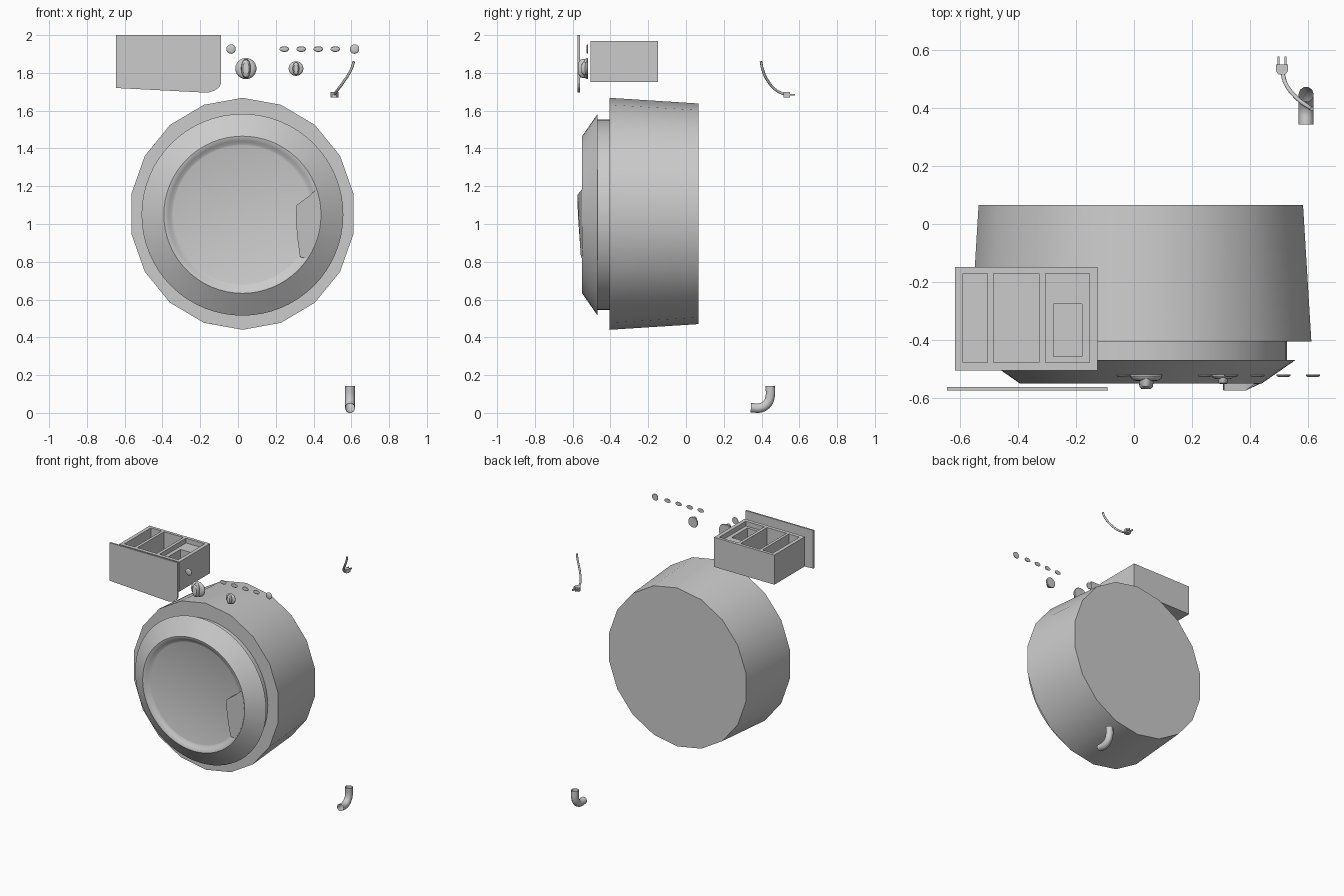
import bpy, bmesh, math
from mathutils import Vector

if "Cube" in bpy.data.objects:
    bpy.data.objects.remove(bpy.data.objects["Cube"])


def finish(bm, name, smooth=None):
    bmesh.ops.recalc_face_normals(bm, faces=bm.faces[:])
    me = bpy.data.meshes.new(name)
    bm.to_mesh(me)
    bm.free()
    ob = bpy.data.objects.new(name, me)
    bpy.context.collection.objects.link(ob)
    if smooth:
        bpy.ops.object.select_all(action='DESELECT')
        ob.select_set(True)
        bpy.context.view_layer.objects.active = ob
        bpy.ops.object.shade_smooth_by_angle(angle=math.radians(smooth))
    return ob


def lathe(name, cx, cz, profile, n, sx=1.0, sz=1.0, smooth=35):
    """Capped revolve of (radius, y) pairs about an axis along y."""
    bm = bmesh.new()
    rings = []
    for r, y in profile:
        rings.append([bm.verts.new((cx + r * sx * math.sin(2 * math.pi * i / n), y,
                                    cz + r * sz * math.cos(2 * math.pi * i / n)))
                      for i in range(n)])
    for a, b in zip(rings, rings[1:]):
        for i in range(n):
            j = (i + 1) % n
            bm.faces.new((a[i], a[j], b[j], b[i]))
    bm.faces.new(rings[0])
    bm.faces.new(rings[-1])
    return finish(bm, name, smooth)


def prism(name, front, back):
    """Solid between two matching outlines."""
    bm = bmesh.new()
    f = [bm.verts.new(p) for p in front]
    b = [bm.verts.new(p) for p in back]
    bm.faces.new(f)
    bm.faces.new(b)
    for i in range(len(f)):
        j = (i + 1) % len(f)
        bm.faces.new((f[i], f[j], b[j], b[i]))
    return finish(bm, name)


def box(name, x0, x1, y0, y1, z0, z1):
    bm = bmesh.new()
    bmesh.ops.create_cube(bm, size=1)
    for v in bm.verts:
        v.co = Vector(((x0 + x1) / 2 + v.co.x * (x1 - x0),
                       (y0 + y1) / 2 + v.co.y * (y1 - y0),
                       (z0 + z1) / 2 + v.co.z * (z1 - z0)))
    return finish(bm, name)


def tube(name, pts, r, caps):
    cu = bpy.data.curves.new(name, 'CURVE')
    cu.dimensions = '3D'
    cu.bevel_depth = r
    cu.bevel_resolution = 3
    cu.resolution_u = 6
    cu.use_fill_caps = caps
    sp = cu.splines.new('BEZIER')
    sp.bezier_points.add(len(pts) - 1)
    for p, co in zip(sp.bezier_points, pts):
        p.co = co
        p.handle_left_type = p.handle_right_type = 'AUTO'
    ob = bpy.data.objects.new(name, cu)
    bpy.context.collection.objects.link(ob)
    return ob


# Drum housing: tapered, 18 sides
lathe("drum", 0.0235, 1.054, [(0.614, -0.405), (0.584, 0.065)], 18, sx=0.972)

# Round door with flange, sloped rim and dished centre
lathe("door", 0.0235, 1.049,
      [(0.503, -0.40), (0.503, -0.47), (0.534, -0.468), (0.416, -0.55),
       (0.405, -0.548), (0.39, -0.538), (0.375, -0.528), (0.366, -0.525)], 64)

# Door handle: raised wedge that follows the rim on its outer side
arc = [(0.0235 + 0.413 * math.cos(math.radians(a)), 1.049 + 0.413 * math.sin(math.radians(a)))
       for a in (-34, -25, -16, -7, 2, 11, 19)]
inner = [(0.385, 1.155), (0.31, 1.10), (0.306, 1.03), (0.314, 0.93), (0.328, 0.825)]
front = [(x, -0.551, z) for x, z in arc]
front += [(x, -0.556 - 0.018 * min(1, (z - 0.82) / 0.25), z) for x, z in inner]
prism("door_handle", front, [(x, -0.515, z) for x, y, z in front])

# Drawer front plate with one rounded lower corner
outline = [(-0.645, 2.0), (-0.09, 2.0), (-0.09, 1.745), (-0.10, 1.723),
           (-0.125, 1.706), (-0.16, 1.695), (-0.645, 1.72)]
prism("drawer_front", [(x, -0.574, z) for x, z in outline],
      [(x * 0.995 - 0.002, -0.562, z) for x, z in outline])

# Drawer tray: walls, floor, dividers and the inset cover
X0, X1, Y0, Y1, ZB, ZT = -0.617, -0.125, -0.505, -0.148, 1.752, 1.97
box("tray_floor", X0, X1, Y0, Y1, ZB, 1.79)
box("tray_front_wall", X0, X1, Y0, -0.478, ZB, ZT)
box("tray_back_wall", X0, X1, -0.17, Y1, ZB, ZT)
for i, (a, b) in enumerate([(X0, -0.59), (-0.505, -0.484), (-0.327, -0.305), (-0.153, X1)]):
    box(f"tray_wall_{i}", a, b, Y0, Y1, ZB, ZT)
for i, (a, b, c, d) in enumerate([(-0.305, -0.277, -0.478, -0.17), (-0.18, -0.153, -0.478, -0.17),
                                  (-0.277, -0.18, -0.478, -0.457), (-0.277, -0.18, -0.275, -0.17)]):
    box(f"tray_cover_{i}", a, b, c, d, 1.79, 1.935)

# Control knobs: domed base with a vertical grip
for name, cx, r, tip in (("large_knob", 0.042, 0.056, -0.568), ("small_knob", 0.307, 0.039, -0.552)):
    cz = 1.823
    d = -0.52 - tip
    lathe(name, cx, cz, [(r * 0.95, -0.518), (r, -0.523), (r * 0.93, -0.52 - d * 0.25),
                         (r * 0.75, -0.52 - d * 0.4), (r * 0.5, -0.52 - d * 0.45)], 24)
    lathe(name + "_grip", cx, cz, [(r * 0.92, -0.52), (r * 0.9, -0.52 - d * 0.55),
                                   (r * 0.82, -0.52 - d * 0.85), (r * 0.6, tip)], 24, sx=0.5)

# Row of buttons: round at the ends, oval between
for i, x in enumerate((-0.037, 0.245, 0.335, 0.425, 0.515, 0.617)):
    h = 1.0 if i in (0, 5) else 0.6
    lathe(f"button_{i}", x, 1.926, [(0.024, -0.519), (0.025, -0.522),
                                    (0.021, -0.526), (0.012, -0.528)], 20, sz=h)

# Power cord and plug
tube("power_cord", [(0.613, 0.397, 1.86), (0.60, 0.405, 1.82), (0.557, 0.438, 1.75),
                    (0.522, 0.485, 1.703), (0.511, 0.525, 1.685)], 0.007, True)
pts = [(-0.012, 0.515), (0.012, 0.515), (0.021, 0.528), (0.021, 0.55), (-0.021, 0.55), (-0.021, 0.528)]
prism("plug", [(0.51 + x, y, 1.67) for x, y in pts], [(0.51 + x, y, 1.698) for x, y in pts])
for i, x in enumerate((0.498, 0.522)):
    box(f"plug_prong_{i}", x - 0.004, x + 0.004, 0.548, 0.577, 1.679, 1.689)

# Drain hose elbow, open at both ends
tube("drain_hose", [(0.593, 0.343, 0.034), (0.593, 0.395, 0.033), (0.593, 0.43, 0.055),
                    (0.593, 0.445, 0.09), (0.593, 0.446, 0.148)], 0.026, False)
bpy.data.objects["drain_hose"].location.z = -0.006
